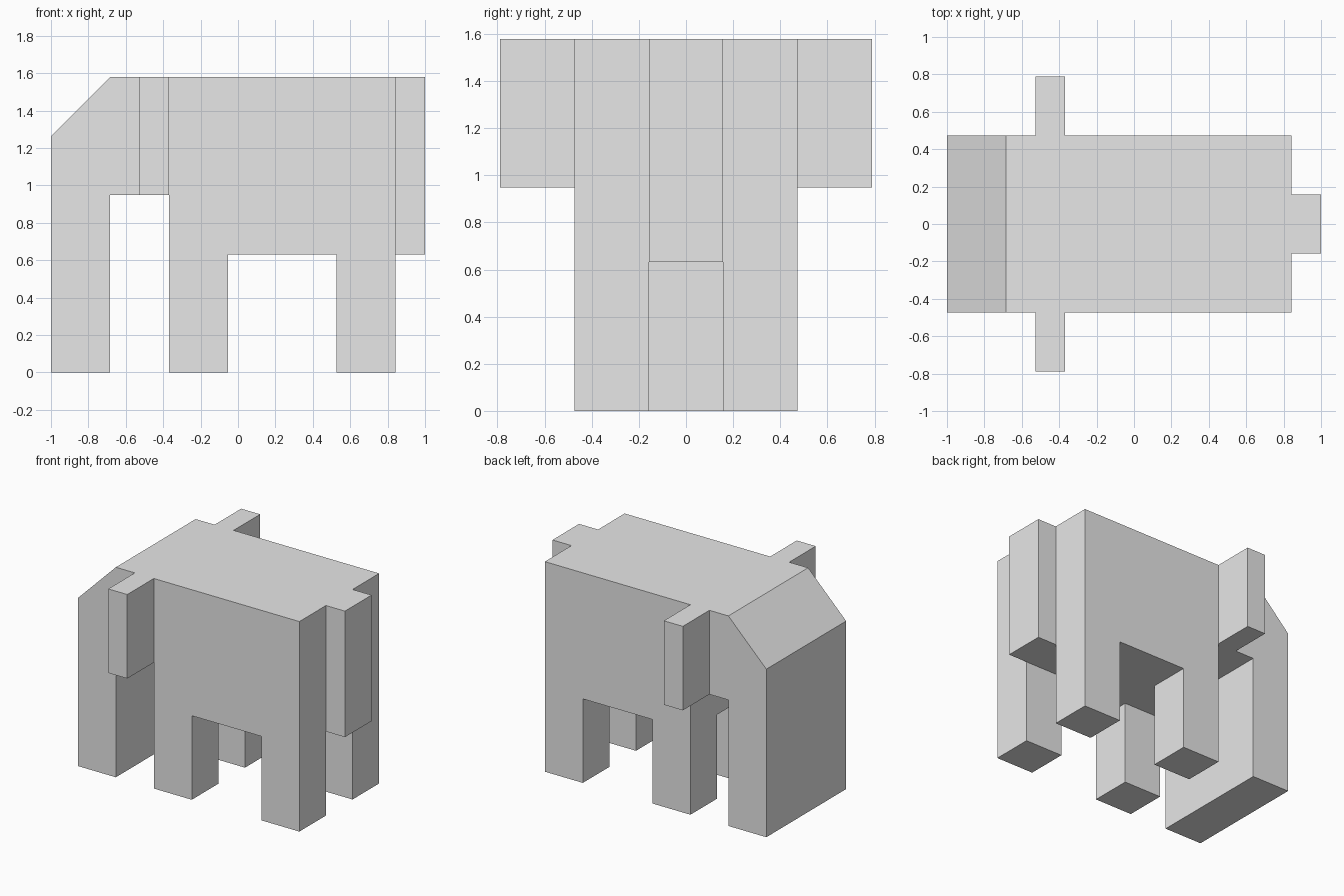
import bpy
import bmesh

default_cube = bpy.data.objects.get("Cube")
if default_cube:
    bpy.data.objects.remove(default_cube, do_unlink=True)

U = 2 / 19            # one block unit
MID = 9.5             # half the length in units

grey = bpy.data.materials.new("plain_grey")
grey.use_nodes = True
grey.diffuse_color = (0.8, 0.8, 0.8, 1)
grey.node_tree.nodes["Principled BSDF"].inputs["Base Color"].default_value = (0.8, 0.8, 0.8, 1)


def extrude_profile(name, profile, y0, y1):
    """Extrude an x-z outline, given in units, from y0 to y1."""
    bm = bmesh.new()
    face = bm.faces.new([bm.verts.new(((x - MID) * U, y0 * U, z * U)) for x, z in profile])
    result = bmesh.ops.extrude_face_region(bm, geom=[face])
    moved = [v for v in result["geom"] if isinstance(v, bmesh.types.BMVert)]
    bmesh.ops.translate(bm, vec=(0, (y1 - y0) * U, 0), verts=moved)
    bmesh.ops.recalc_face_normals(bm, faces=bm.faces)
    mesh = bpy.data.meshes.new(name)
    bm.to_mesh(mesh)
    bm.free()
    mesh.materials.append(grey)
    obj = bpy.data.objects.new(name, mesh)
    bpy.context.collection.objects.link(obj)
    return obj


def block(name, x0, x1, y0, y1, z0, z1):
    return extrude_profile(name, [(x0, z0), (x1, z0), (x1, z1), (x0, z1)], y0, y1)


# Body, head and full-width trunk share one side outline
extrude_profile("body_head_and_trunk",
                [(0, 0), (3, 0), (3, 9), (6, 9), (6, 6), (17.5, 6),
                 (17.5, 15), (3, 15), (0, 12)], -4.5, 4.5)

# Legs and ears, one on each side
for side, y_sign in (("left", 1), ("right", -1)):
    inner, outer, tip = (y_sign * y for y in (1.5, 4.5, 7.5))
    block("front_leg_" + side, 6, 9, inner, outer, 0, 6)
    block("rear_leg_" + side, 14.5, 17.5, inner, outer, 0, 6)
    block("ear_" + side, 4.5, 6, outer, tip, 9, 15)

# Tail
block("tail", 17.5, 19, -1.5, 1.5, 6, 15)
